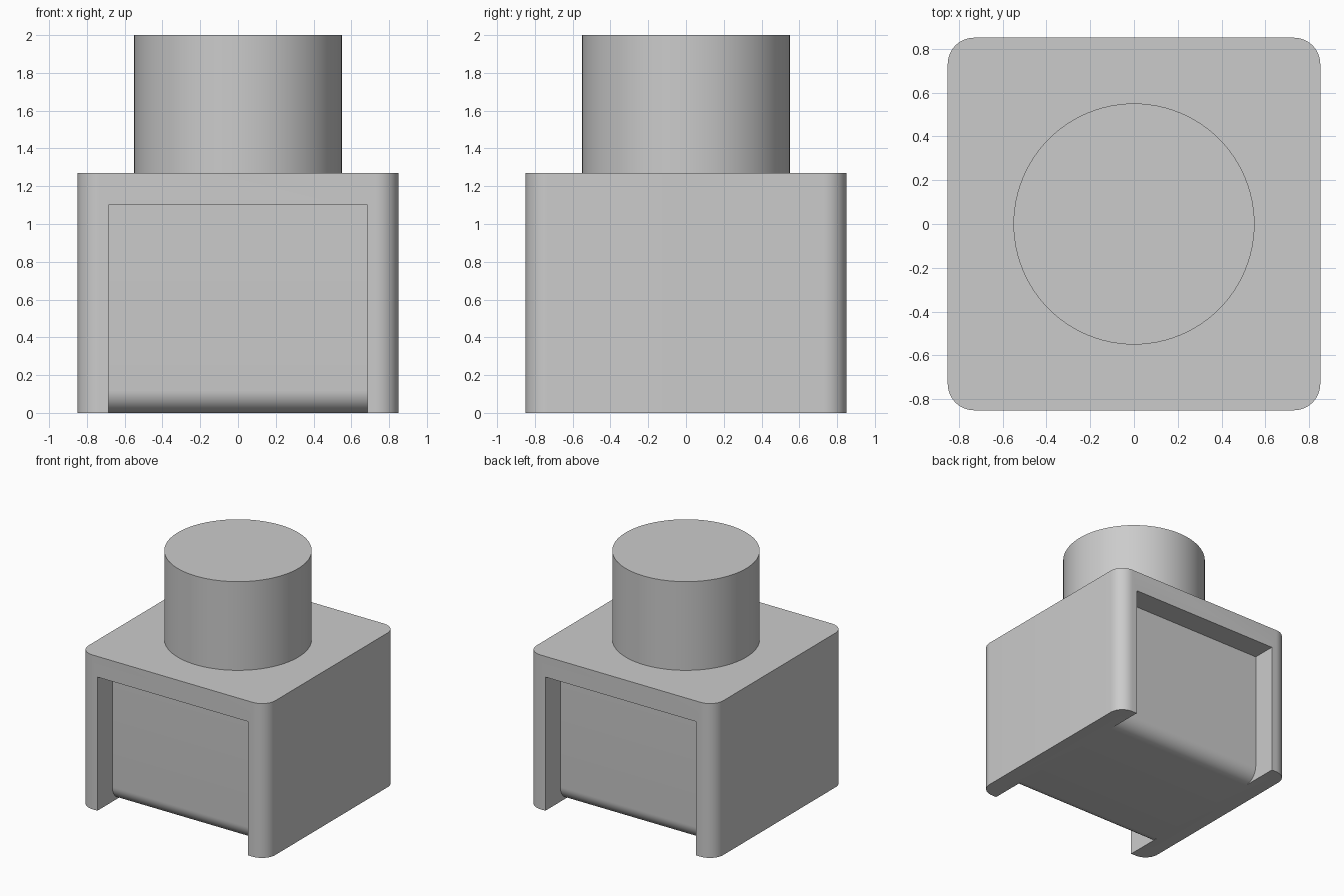
import bpy, bmesh, math

cube = bpy.data.objects.get("Cube")
if cube:
    bpy.data.objects.remove(cube, do_unlink=True)

HALF, HEIGHT = 0.85, 1.27        # housing half width and height
FILLET = 0.12                    # corner and lower lip radius
OPEN_HALF, OPEN_TOP = 0.685, 1.10
DEPTH = 0.195                    # recess depth
STEM_RADIUS, TOP = 0.55, 2.0

grey = bpy.data.materials.new("plain grey")
grey.use_nodes = True
colour = (0.6, 0.6, 0.6, 1)
grey.diffuse_color = colour
grey.node_tree.nodes["Principled BSDF"].inputs["Base Color"].default_value = colour


def prism(name, points, offset):
    """Extrude a closed outline of 3D points along an offset."""
    bm = bmesh.new()
    face = bm.faces.new([bm.verts.new(p) for p in points])
    moved = bmesh.ops.extrude_face_region(bm, geom=[face])["geom"]
    bmesh.ops.translate(bm, vec=offset,
                        verts=[v for v in moved if isinstance(v, bmesh.types.BMVert)])
    bmesh.ops.recalc_face_normals(bm, faces=bm.faces)
    mesh = bpy.data.meshes.new(name)
    bm.to_mesh(mesh)
    bm.free()
    mesh.materials.append(grey)
    obj = bpy.data.objects.new(name, mesh)
    bpy.context.collection.objects.link(obj)
    return obj


def arc(cx, cy, radius, start, end, steps):
    angles = [math.radians(start + (end - start) * i / steps) for i in range(steps + 1)]
    return [(cx + radius * math.cos(a), cy + radius * math.sin(a)) for a in angles]


def select_only(obj):
    bpy.ops.object.select_all(action='DESELECT')
    obj.select_set(True)
    bpy.context.view_layer.objects.active = obj


# Housing with rounded upright corners
inner = HALF - FILLET
outline = []
for i, (sx, sy) in enumerate([(1, 1), (-1, 1), (-1, -1), (1, -1)]):
    outline += arc(sx * inner, sy * inner, FILLET, 90 * i, 90 * i + 90, 12)
housing = prism("housing", [(x, y, 0) for x, y in outline], (0, 0, HEIGHT))

# Front and back recesses, each with a rounded lower lip
wall = HALF - DEPTH
lip = arc(wall - FILLET, FILLET, FILLET, 0, -90, 12)
profile = [(1, OPEN_TOP), (wall, OPEN_TOP)] + lip + [(wall - FILLET, -0.1), (1, -0.1)]
for side in (-1, 1):
    cutter = prism("recess_cutter", [(-OPEN_HALF, side * y, z) for y, z in profile],
                   (2 * OPEN_HALF, 0, 0))
    cutter.hide_render = True
    cut = housing.modifiers.new("recess", 'BOOLEAN')
    cut.operation = 'DIFFERENCE'
    cut.solver = 'EXACT'
    cut.object = cutter
    select_only(housing)
    bpy.ops.object.modifier_apply(modifier=cut.name)
    bpy.data.objects.remove(cutter, do_unlink=True)

# Round stem on top
circle = arc(0, 0, STEM_RADIUS, 0, 360, 96)[:-1]
stem = prism("stem", [(x, y, HEIGHT) for x, y in circle], (0, 0, TOP - HEIGHT))

for obj in (housing, stem):
    select_only(obj)
    bpy.ops.object.shade_smooth_by_angle(angle=math.radians(30))
